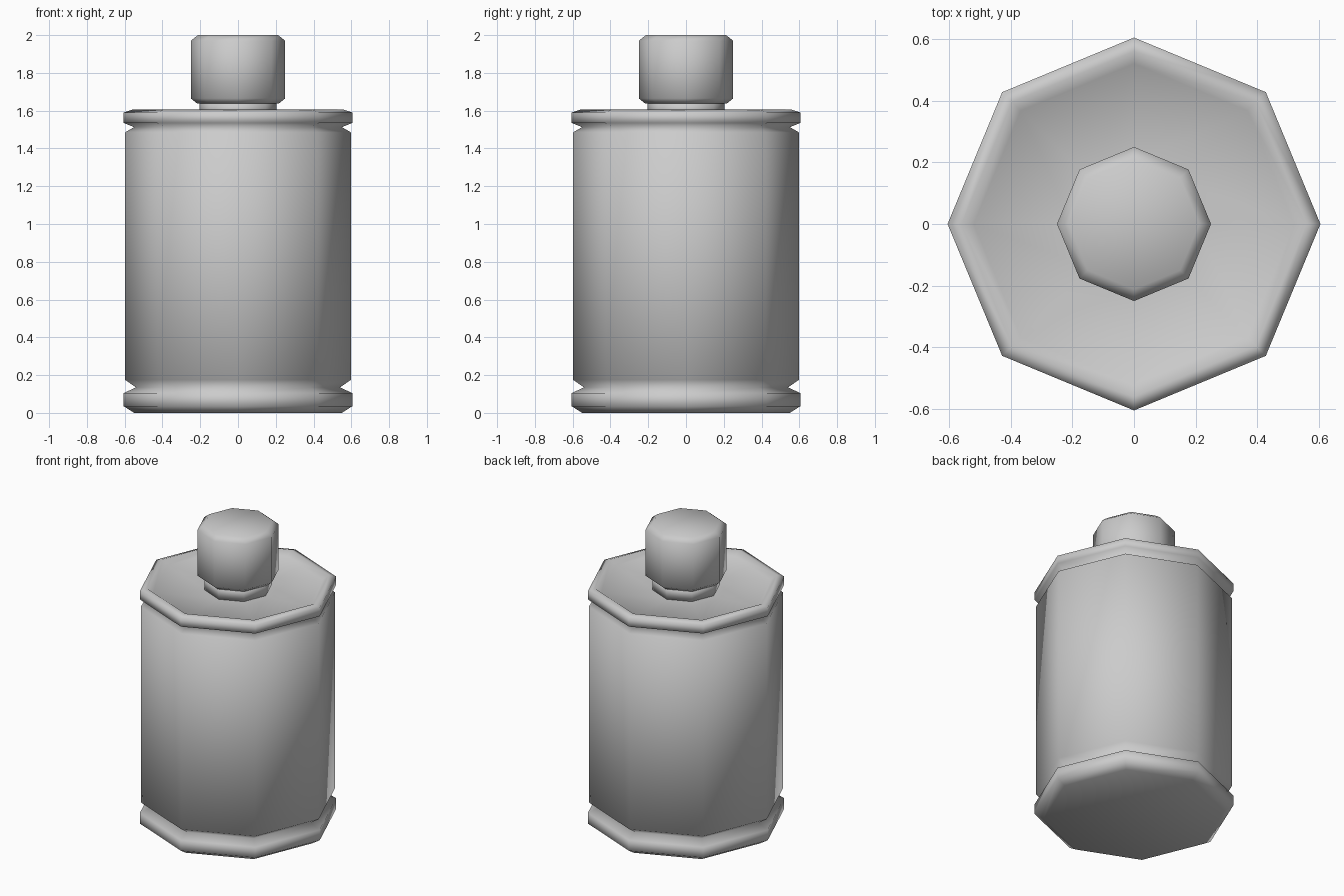
import bpy, bmesh
from math import cos, sin, pi

if "Cube" in bpy.data.objects:
    bpy.data.objects.remove(bpy.data.objects["Cube"])

SIDES = 8


def lathe(name, profile):
    """Octagonal turned solid from (radius, z) points, capped at both ends."""
    bm = bmesh.new()
    rings = [[bm.verts.new((r * cos(2 * pi * i / SIDES), r * sin(2 * pi * i / SIDES), z))
              for i in range(SIDES)] for r, z in profile]
    for low, high in zip(rings, rings[1:]):
        for i in range(SIDES):
            j = (i + 1) % SIDES
            bm.faces.new((low[i], low[j], high[j], high[i]))
    bm.faces.new(rings[0][::-1])
    bm.faces.new(rings[-1])
    for face in bm.faces:
        face.smooth = True
    mesh = bpy.data.meshes.new(name)
    bm.to_mesh(mesh)
    bm.free()
    obj = bpy.data.objects.new(name, mesh)
    bpy.context.collection.objects.link(obj)
    return obj


# Can: base rim, groove, straight wall, groove, top rim, dished lid
lathe("can_body", [
    (0.55, 0.0), (0.605, 0.035), (0.605, 0.105), (0.54, 0.135),
    (0.598, 0.175), (0.598, 1.485), (0.55, 1.513),
    (0.605, 1.535), (0.605, 1.59), (0.56, 1.605), (0.52, 1.575), (0.2, 1.565),
])

# Short neck between lid and cap
lathe("neck", [(0.205, 1.56), (0.205, 1.65)])

# Nozzle cap with bevelled ends
lathe("nozzle_cap", [
    (0.215, 1.637), (0.25, 1.665), (0.25, 1.97), (0.212, 2.0),
])
